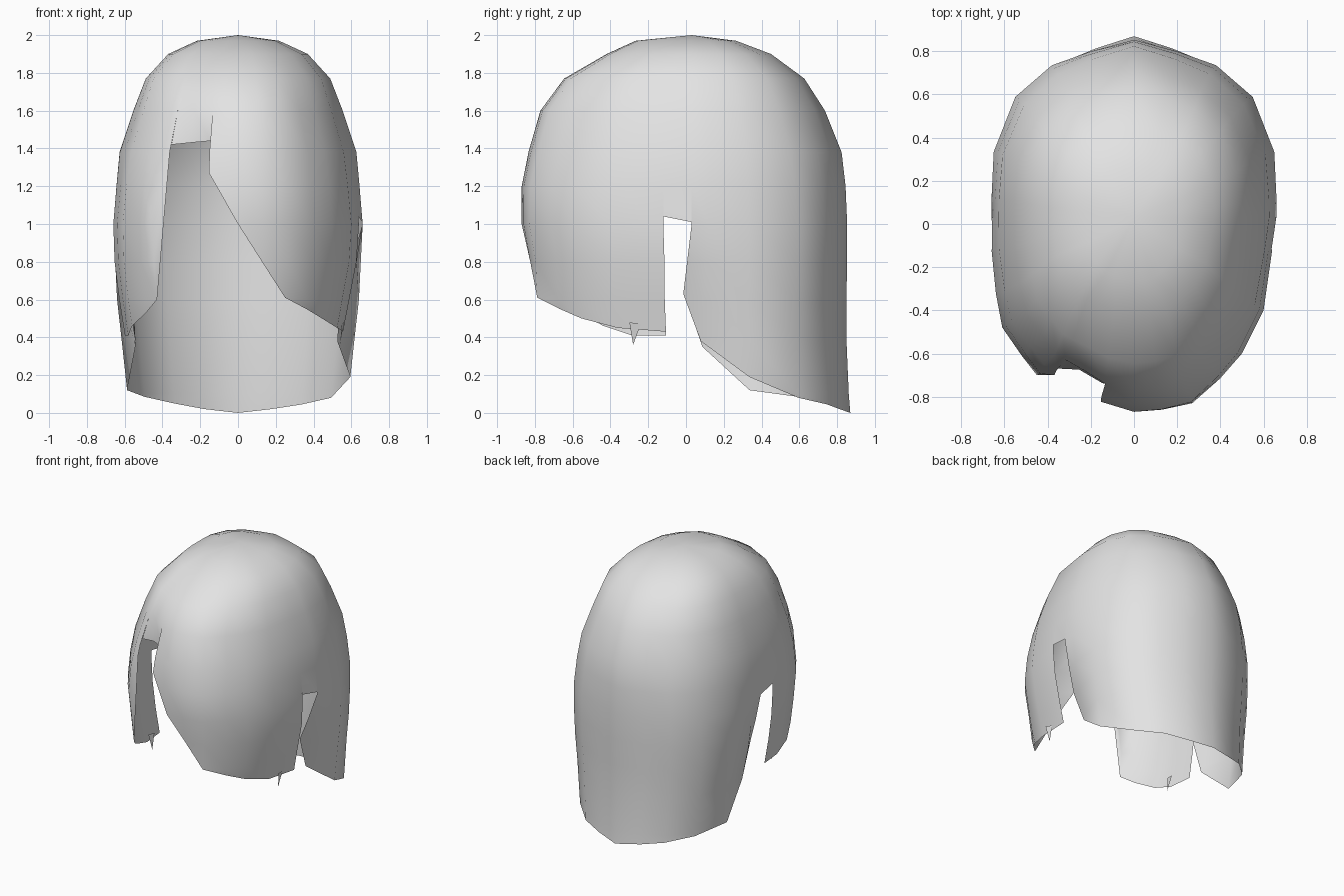
import bpy, bmesh, math

if "Cube" in bpy.data.objects:
    bpy.data.objects.remove(bpy.data.objects["Cube"])

hair_mat = bpy.data.materials.new("light grey hair")
hair_mat.diffuse_color = (0.77, 0.77, 0.77, 1)
hair_mat.use_nodes = True
hair_mat.node_tree.nodes["Principled BSDF"].inputs["Base Color"].default_value = hair_mat.diffuse_color
Y0 = 0.03

# Height, then scale of: front width, back width, front depth, back depth
LEVELS = [
    (2.00, 0, 0, 0, 0), (1.97, .33, .33, .33, .28), (1.90, .56, .56, .50, .50),
    (1.77, .74, .74, .75, .71), (1.60, .84, .84, .89, .84), (1.38, .95, .95, .96, .945),
    (1.20, .975, .975, 1, .97), (1.00, 1, 1, 1, .98), (.80, .98, 1, .96, .98),
    (.60, .92, .985, .95, .975), (.40, .86, .95, .90, .975), (.10, .85, .90, .85, .99),
    (0.0, .85, .88, .85, 1)]

# Outline x, y, hem height and inward tuck; a repeated x, y starts a new lock (a slit)
COLUMNS = [
    # swept fringe
    (-.16, -.84, 1.27, 0), (0, -.87, 1.0, 0), (.13, -.86, .80, 0), (.27, -.83, .61, 0),
    (.40, -.715, .55, 0), (.50, -.60, .50, 0), (.60, -.40, .45, 0), (.64, -.12, .43, 0),
    # right slit
    (.64, -.12, 1.04, 0), (.66, .03, 1.01, 0),
    # long back
    (.66, .03, .63, .30), (.66, .12, .38, .16), (.65, .34, .19, 0), (.55, .60, .08, 0),
    (.38, .75, .045, 0), (.20, .815, .02, 0), (0, .87, 0, 0), (-.20, .815, .02, 0),
    (-.38, .75, .05, 0), (-.55, .60, .085, 0), (-.65, .34, .12, 0), (-.66, .12, .35, .12),
    (-.66, .03, .63, .27),
    # left slit
    (-.66, .03, 1.01, 0), (-.66, -.12, 1.04, 0),
    # left side lock
    (-.66, -.12, .41, 0), (-.64, -.32, .41, 0), (-.61, -.48, .46, 0), (-.52, -.61, .53, 0),
    (-.45, -.70, .60, 0), (-.39, -.73, 1.30, 0),
    # forehead opening
    (-.39, -.73, 1.42, 0), (-.28, -.78, 1.43, 0), (-.16, -.84, 1.44, 0)]


def scales(z):
    for a, b in zip(LEVELS, LEVELS[1:]):
        if z >= b[0]:
            t = (a[0] - z) / (a[0] - b[0])
            return [p + (q - p) * t for p, q in zip(a[1:], b[1:])]


def surface(px, py, z, tuck):
    wf, wb, f, b = scales(z)
    front = py < Y0
    if px < 0:
        wf = (wf + wb) / 2
    x = px * (wf if front else wb)
    y = Y0 + (py - Y0) * (f if front else b)
    # Dome is rounder on the diagonals
    ang = math.atan2(py / .87, px / .66)
    r = 1 - .04 * math.sin(2 * ang) ** 2 * max(0, 1 - abs(z - 1.5) / .4)
    x, y = x * r, Y0 + (y - Y0) * r
    # Front edges of the long back curl inward
    if z < 1:
        x -= math.copysign(tuck * (1 - z), px)
        y -= tuck * (1 - z) * .4
    return (x, y, z)


def finish(bm, name):
    bmesh.ops.dissolve_degenerate(bm, dist=1e-4, edges=bm.edges)
    mesh = bpy.data.meshes.new(name)
    bm.to_mesh(mesh)
    bm.free()
    mesh.materials.append(hair_mat)
    for p in mesh.polygons:
        p.use_smooth = True
    ob = bpy.data.objects.new(name, mesh)
    bpy.context.collection.objects.link(ob)


# Hair shell: every column runs from the crown down to its own hem
bm = bmesh.new()
grid = [[surface(x, y, max(lv[0], hem), k) for lv in LEVELS] for x, y, hem, k in COLUMNS]
# Forehead edge sits a little behind the fringe
for col in grid[-2:]:
    for r, (x, y, z) in enumerate(col):
        if z < 1.45:
            col[r] = (x, y + .045, z)
for i, col in enumerate(grid):
    j = (i + 1) % len(grid)
    if COLUMNS[i][:2] == COLUMNS[j][:2]:
        continue
    nxt = grid[j]
    for r in range(len(LEVELS) - 1):
        pts = []
        for p in (col[r], col[r + 1], nxt[r + 1], nxt[r]):
            if p not in pts:
                pts.append(p)
        if len(pts) > 2:
            bm.faces.new([bm.verts.new(p) for p in pts])
bmesh.ops.remove_doubles(bm, verts=bm.verts, dist=1e-4)
finish(bm, "hair_shell")

# Loose strand tips under the side locks
for name, s in (("left_strand", -1), ("right_strand", 1)):
    bm = bmesh.new()
    bm.faces.new([bm.verts.new(p) for p in (
        (s * .56, -.30, .48), (s * .54, -.28, .36), (s * .55, -.24, .47))])
    finish(bm, name)
